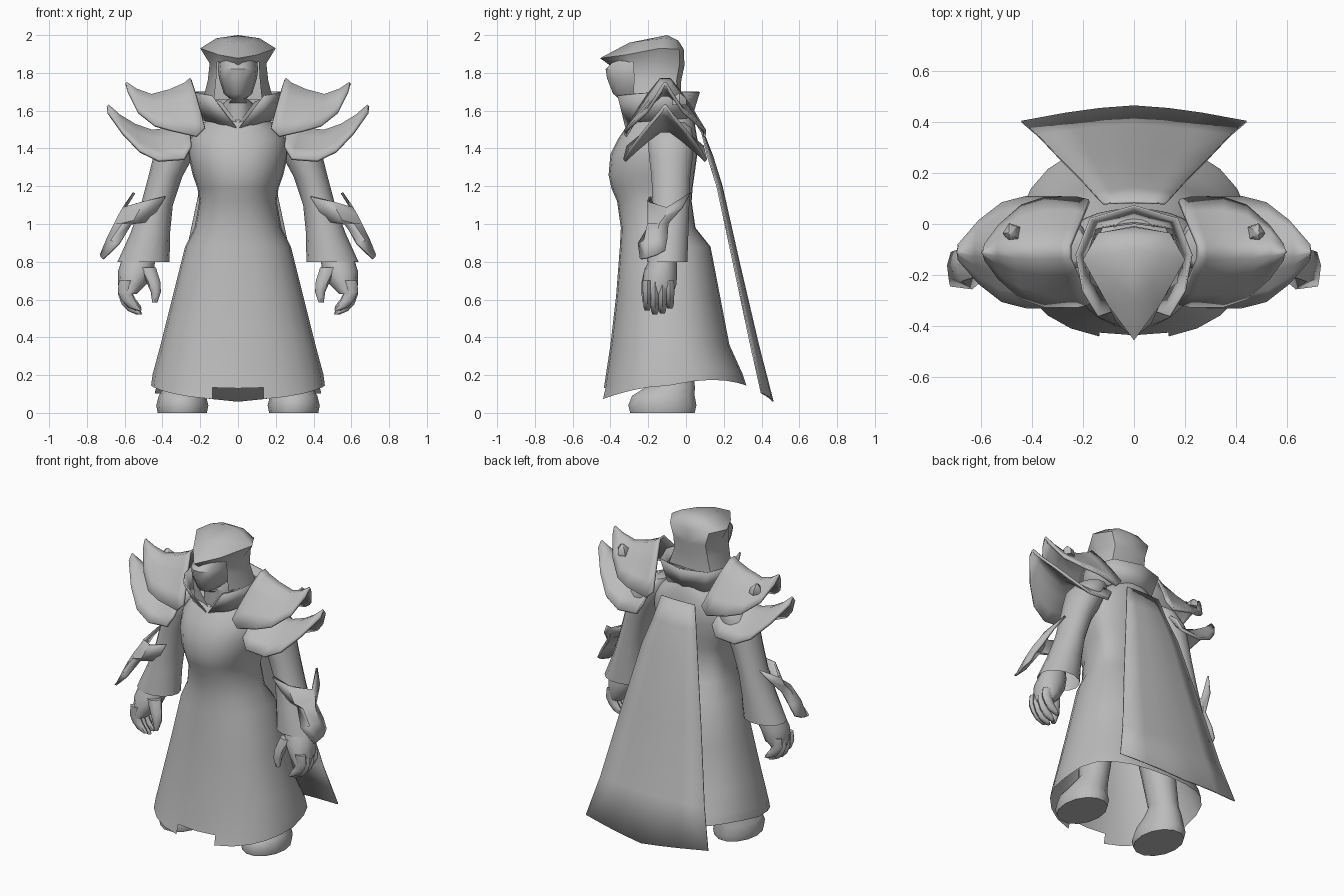
import bpy, bmesh, math

grey = bpy.data.materials.new("cloth grey")
grey.diffuse_color = (0.5, 0.5, 0.5, 1)


def finish(name, bm, mirror=False, thick=0.0, angle=45):
    """Turn a bmesh into a shaded object, with optional mirror and thickness."""
    bmesh.ops.remove_doubles(bm, verts=bm.verts, dist=0.0005)
    bmesh.ops.recalc_face_normals(bm, faces=bm.faces)
    me = bpy.data.meshes.new(name)
    bm.to_mesh(me)
    bm.free()
    ob = bpy.data.objects.new(name, me)
    bpy.context.collection.objects.link(ob)
    me.materials.append(grey)
    if mirror:
        ob.modifiers.new("mirror", 'MIRROR').merge_threshold = 0.001
    if thick:
        s = ob.modifiers.new("thickness", 'SOLIDIFY')
        s.thickness, s.offset = thick, 0
    bpy.ops.object.select_all(action='DESELECT')
    ob.select_set(True)
    bpy.context.view_layer.objects.active = ob
    bpy.ops.object.shade_smooth_by_angle(angle=math.radians(angle))
    return ob


def skin(rows, closed=False, cap_start=False, cap_end=False, skip=()):
    """Bridge rows of points with quads."""
    bm = bmesh.new()
    vs = [[bm.verts.new(p) for p in r] for r in rows]
    n = len(rows[0])
    for i in range(len(rows) - 1):
        for j in range(n if closed else n - 1):
            k = (j + 1) % n
            if (i, j) not in skip:
                bm.faces.new((vs[i][j], vs[i][k], vs[i + 1][k], vs[i + 1][j]))
    if cap_start:
        bm.faces.new(vs[0])
    if cap_end:
        bm.faces.new(vs[-1])
    return bm


def tube(name, secs, n=12, start=True, end=True, mirror=True):
    """Stack of level ellipses: (x, y, z, radius x, radius y)."""
    rows = [[(x + rx * math.cos(a), y + ry * math.sin(a), z)
             for a in (2 * math.pi * k / n for k in range(n))]
            for x, y, z, rx, ry in secs]
    return finish(name, skin(rows, True, start, end), mirror)


def spow(v, p):
    return math.copysign(abs(v) ** p, v)


# Robe: torso and skirt, (height, half width, front y, back y)
robe = [(0.0, .46, -.45, .32), (0.06, .452, -.435, .30), (.36, .41, -.40, .23),
        (.62, .345, -.37, .18), (.88, .28, -.35, .13), (.98, .23, -.345, .05),
        (1.12, .205, -.365, .03), (1.19, .215, -.395, .035), (1.26, .24, -.41, .045),
        (1.37, .265, -.40, .06), (1.45, .26, -.36, .06), (1.51, .22, -.32, .05),
        (1.56, .15, -.285, .04), (1.60, .10, -.25, .02)]
N = 24
rows = []
for i, (z, w, yf, yb) in enumerate(robe):
    row = []
    for k in range(N):
        a = 2 * math.pi * k / N
        c, s = math.cos(a), math.sin(a)
        yc = -.09
        y = yc + spow(s, .85) * ((yc - yf) if s < 0 else (yb - yc))
        hem = .145 + .03 * max(0, s) * (1 - s) * 4 - .075 * max(0, -s) ** 1.5
        row.append((w * spow(c, .9), y, z + hem if i < 2 else z))
    rows.append(row)
notch = {(0, 17), (0, 18)}                       # gap in the front hem
finish("robe", skin(rows, True, False, True, notch))

# Cape: (z, half width, centre y, edge y)
cape = [(1.50, .12, .085, .08), (1.36, .155, .14, .115), (1.2, .20, .19, .165),
        (.8, .285, .28, .25), (.35, .375, .385, .345), (.06, .44, .46, .40)]
rows = [[(w * u, yc + (ye - yc) * u ** 1.5, z + (.045 * u if z < .1 else 0))
         for u in (0, .3, .6, 1)] for z, w, yc, ye in cape]
finish("cape", skin(rows), True, .008)

# Hood: pointed brim over side drapes, open at the face
hood = [[(0, -.1, 2.0)] * 5,
        [(0, -.30, 1.96), (.07, -.23, 1.97), (.115, -.12, 1.983), (.075, -.05, 1.975), (0, -.04, 1.97)],
        [(0, -.455, 1.878), (.1, -.32, 1.895), (.2, -.14, 1.93), (.14, -.035, 1.925), (0, -.012, 1.925)],
        [(0, -.40, 1.838), (.11, -.28, 1.858), (.15, -.16, 1.85), (.115, -.035, 1.84), (0, -.008, 1.84)],
        [(0, -.40, 1.838), (.115, -.275, 1.77), (.16, -.16, 1.76), (.12, -.05, 1.76), (0, -.025, 1.76)],
        [(0, -.40, 1.838), (.125, -.28, 1.67), (.185, -.16, 1.66), (.15, -.04, 1.66), (0, -.03, 1.66)]]
finish("hood", skin(hood, skip={(3, 0), (4, 0)}), True, 0, 55)

# Head and neck
tube("head", [(0, -.2, 1.5, .09, .09), (0, -.2, 1.64, .08, .1), (0, -.25, 1.665, .045, .11),
              (0, -.25, 1.69, .075, .14), (0, -.25, 1.77, .1, .172), (0, -.25, 1.82, .107, .18),
              (0, -.24, 1.87, .1, .14)], 14, mirror=False)

# Standing collar, open in a V at the front
collar = [[(.14, -.36, 1.68), (.2, -.26, 1.69), (.225, -.12, 1.70), (.17, .02, 1.70), (0, .07, 1.70)],
          [(0, -.315, 1.5), (.13, -.275, 1.54), (.19, -.12, 1.55), (.13, .0, 1.56), (0, .03, 1.57)]]
finish("collar", skin(collar), True, .008)

# Inner neckline filling the space between collar and neck
neckline = [[(.09, -.29, 1.65), (.17, -.23, 1.67), (.185, -.12, 1.67), (.15, -.02, 1.67), (0, .0, 1.67)],
            [(0, -.30, 1.53), (.13, -.26, 1.55), (.17, -.12, 1.55), (.12, -.01, 1.56), (0, .01, 1.57)]]
finish("neckline", skin(neckline), True)


# Shoulder plates: (ridge x, ridge z, rim x, rim z, half depth)
def shoulder_plate(name, stations):
    rows = []
    for xr, zr, xb, zb, d in stations:
        row = []
        for v in (-1, -.75, -.4, -.12, .12, .4, .75, 1):
            t = abs(v)
            row.append((xr + (xb - xr) * t, -.11 + d * v, zr + (zb - zr) * t ** 1.2))
        rows.append(row)
    finish(name, skin(rows), True, .016, 50)


shoulder_plate("upper_shoulder_plate", [
    (.26, 1.79, .175, 1.51, .2), (.29, 1.765, .22, 1.465, .21), (.36, 1.725, .35, 1.495, .21),
    (.46, 1.695, .44, 1.52, .18), (.54, 1.72, .53, 1.59, .1), (.595, 1.75, .585, 1.70, .025)])
shoulder_plate("lower_shoulder_plate", [
    (.26, 1.55, .25, 1.41, .2), (.34, 1.52, .285, 1.345, .215), (.46, 1.505, .42, 1.335, .215),
    (.55, 1.535, .52, 1.385, .19), (.63, 1.58, .61, 1.48, .12), (.69, 1.63, .69, 1.59, .025)])

# Small stud on each upper plate
tube("shoulder_stud", [(.475, -.035, 1.63, .035, .04), (.48, -.035, 1.665, .033, .038),
                       (.485, -.035, 1.69, .008, .008)], 5)

# Sleeves with flared open cuffs
tube("sleeve", [(.24, -.08, 1.54, .05, .07), (.27, -.08, 1.51, .09, .11), (.31, -.08, 1.44, .115, .125),
                (.345, -.08, 1.35, .105, .118), (.385, -.08, 1.25, .09, .105), (.43, -.08, 1.1, .085, .1),
                (.465, -.09, .95, .105, .105), (.50, -.1, .80, .138, .11)], 14, True, False)

# Forearm guards with stepped edges
guard = [[(.385, -.19, 1.145), (.50, -.20, 1.12), (.605, -.10, 1.085), (.55, .025, 1.165)],
         [(.465, -.165, 1.015), (.55, -.20, 1.02), (.63, -.11, 1.04), (.60, -.02, 1.085)],
         [(.565, -.19, 1.0), (.61, -.20, 1.0), (.65, -.14, 1.0), (.625, -.095, 1.0)],
         [(.63, -.25, .895), (.67, -.22, .91), (.69, -.16, .92), (.68, -.10, .92)],
         [(.715, -.24, .815), (.72, -.21, .82), (.725, -.16, .835), (.71, -.11, .86)]]
finish("forearm_guard", skin(guard), True, .014, 30)

# Hands: palm, four curled fingers, thumb
tube("palm", [(.52, -.11, .88, .07, .055), (.525, -.12, .82, .088, .07), (.54, -.135, .75, .095, .088),
              (.56, -.14, .68, .075, .09), (.58, -.15, .63, .045, .08)])
for i in range(4):
    y, lift = -.205 + .04 * i, (.02, 0, .005, .03)[i]
    tube("finger", [(.59, y, .70, .04, .025), (.60, y, .63 + lift / 2, .036, .024),
                    (.58, y, .575 + lift, .036, .022), (.55, y, .54 + lift, .033, .02),
                    (.525, y, .522 + lift, .016, .013)], 8)
tube("thumb", [(.48, -.175, .77, .045, .042), (.45, -.20, .70, .038, .034),
               (.435, -.21, .64, .027, .027), (.44, -.215, .585, .014, .015)], 8)

# Boots and legs
tube("boot", [(.295, -.125, 0, .13, .175), (.295, -.125, .04, .138, .185), (.295, -.12, .09, .125, .17),
              (.285, -.08, .14, .105, .13), (.27, -.05, .19, .088, .095), (.24, -.06, .4, .1, .105),
              (.16, -.09, .85, .11, .12)], 14)
